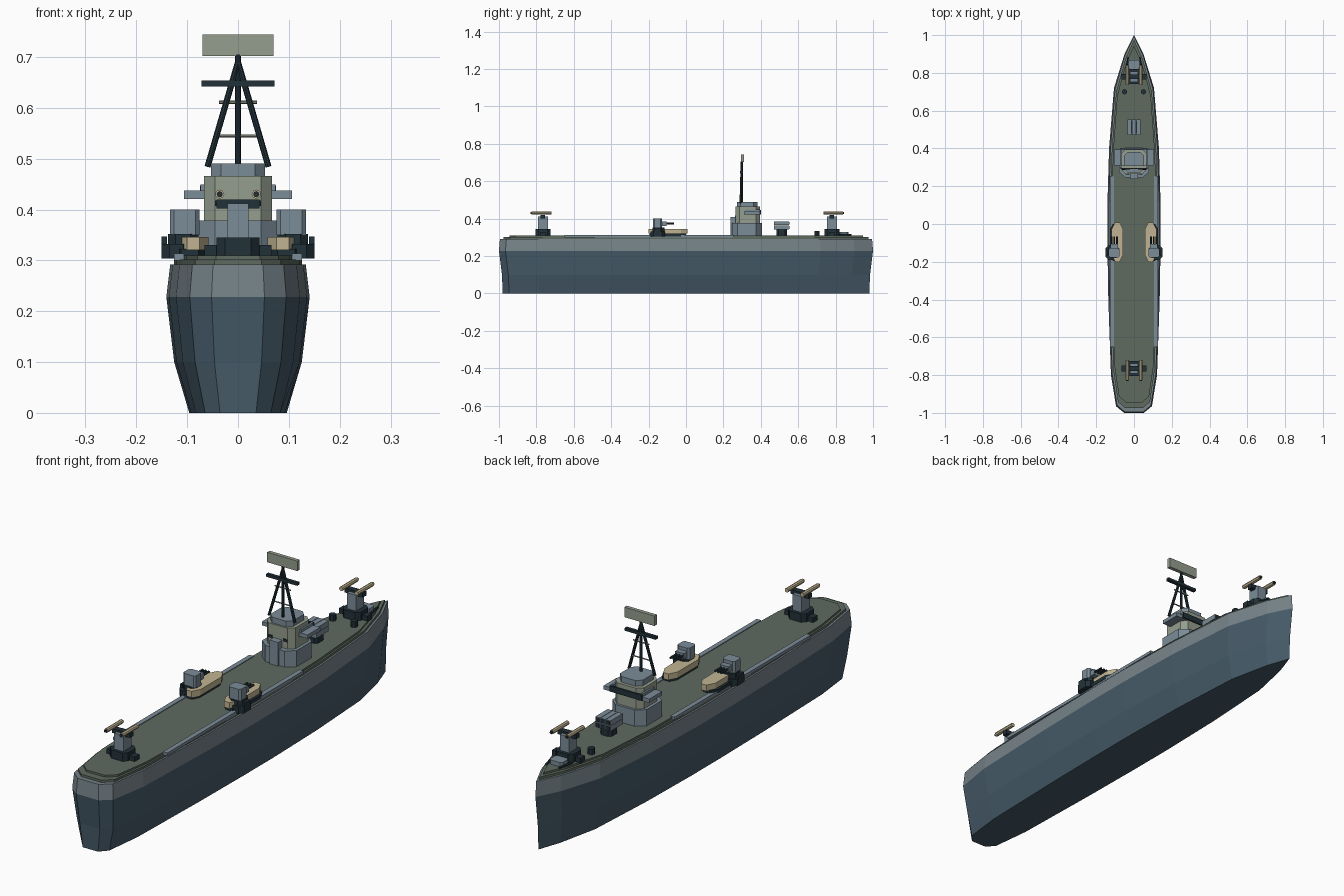
import bpy, bmesh
from mathutils import Vector

cube = bpy.data.objects.get("Cube")
if cube:
    bpy.data.objects.remove(cube, do_unlink=True)


def material(name, rgb):
    """Flat material from an sRGB byte triple."""
    lin = [((c / 255 + 0.055) / 1.055) ** 2.4 for c in rgb] + [1]
    m = bpy.data.materials.new(name)
    m.use_nodes = True
    m.diffuse_color = lin
    m.node_tree.nodes["Principled BSDF"].inputs["Base Color"].default_value = lin
    return m


UPPER = material("upper hull grey", (118, 131, 137))
LOWER = material("lower hull slate", (70, 91, 105))
DECK = material("deck green grey", (95, 107, 96))
STEEL = material("steel blue grey", (123, 140, 152))
KHAKI = material("khaki grey", (149, 158, 143))
DARK = material("dark navy", (33, 49, 56))
TAN = material("tan", (193, 180, 146))


def finish(name, bm, mats):
    bmesh.ops.recalc_face_normals(bm, faces=bm.faces)
    me = bpy.data.meshes.new(name)
    bm.to_mesh(me)
    bm.free()
    for m in mats:
        me.materials.append(m)
    ob = bpy.data.objects.new(name, me)
    bpy.context.collection.objects.link(ob)
    return ob


def loft(name, rings, *mats):
    """Closed solid through horizontal rings; one material per band."""
    bm = bmesh.new()
    loops = [[bm.verts.new(p) for p in ring] for ring in rings]
    n = len(loops[0])
    bm.faces.new(loops[0])
    bm.faces.new(loops[-1]).material_index = len(mats) - 1
    for k, (a, b) in enumerate(zip(loops, loops[1:])):
        for i in range(n):
            j = (i + 1) % n
            f = bm.faces.new((a[i], a[j], b[j], b[i]))
            f.material_index = min(k, len(mats) - 1)
    return finish(name, bm, mats)


def block(name, x, y, z, mat, cut=0, cut_y=None):
    """Box from ranges, with optional chamfered vertical corners."""
    (x0, x1), (y0, y1), (z0, z1) = x, y, z
    c, d = cut, cut if cut_y is None else cut_y
    if cut:
        pts = [(x0 + c, y0), (x1 - c, y0), (x1, y0 + d), (x1, y1 - d),
               (x1 - c, y1), (x0 + c, y1), (x0, y1 - d), (x0, y0 + d)]
    else:
        pts = [(x0, y0), (x1, y0), (x1, y1), (x0, y1)]
    return loft(name, [[(px, py, h) for px, py in pts] for h in (z0, z1)], mat)


def rod(name, a, b, r, mat, sides=8):
    a, b = Vector(a), Vector(b)
    bm = bmesh.new()
    bmesh.ops.create_cone(bm, cap_ends=True, segments=sides, radius1=r,
                          radius2=r, depth=(b - a).length)
    ob = finish(name, bm, [mat])
    ob.rotation_euler = (b - a).to_track_quat('Z', 'Y').to_euler()
    ob.location = (a + b) / 2
    return ob


# Hull plan: half width at each station, stern to bow
STATIONS = [(.052, -1), (.095, -.965), (.122, -.8), (.136, -.4), (.141, -.1),
            (.141, .1), (.132, .4), (.106, .72), (.05, .9)]


def plan(sx, sy, z):
    side = [(w * sx, y * sy, z) for w, y in STATIONS]
    return side + [(0, sy, z)] + [(-px, py, pz) for px, py, pz in reversed(side)]


loft("hull", [plan(.68, .98, 0), plan(.89, .984, .1), plan(1, 1, .228),
              plan(.945, .995, .292)], LOWER, LOWER, UPPER)
loft("deck_edge", [plan(.89, .975, .29), plan(.89, .975, .302)], DECK)
loft("deck", [plan(.84, .945, .3), plan(.84, .945, .31)], DECK)

# Bridge tower
block("bridge_base", (-.08, .08), (.245, .405), (.308, .378), STEEL, .035, .03)
block("bridge_middle", (-.067, .067), (.265, .395), (.378, .466), KHAKI, .022)
block("bridge_roof", (-.053, .053), (.272, .382), (.466, .49), STEEL, .02)
block("bridge_wing", (-.106, .106), (.31, .395), (.421, .437), STEEL)
block("bridge_window", (-.075, .075), (.394, .401), (.423, .447), DARK)
block("rear_locker", (-.02, .02), (.238, .268), (.308, .41), STEEL)
for s in (-1, 1):
    block("wing_rail", sorted((s * .066, s * .074)), (.315, .395), (.436, .449), STEEL)
    block("rear_window", sorted((s * .025, s * .045)), (.262, .268), (.407, .418), DARK)

# Tripod mast and radar
MY = .298
rod("mast_pole", (0, MY, .48), (0, MY, .705), .006, DARK)
for s in (-1, 1):
    rod("mast_leg", (s * .06, MY - .006, .484), (0, MY, .69), .006, DARK)
block("mast_yard", (-.072, .072), (MY - .008, MY + .006), (.642, .654), DARK)
for half, h in ((.04, .545), (.037, .611)):
    rod("mast_rung", (-half, MY, h), (half, MY, h), .003, KHAKI, 6)
block("radar_panel", (-.07, .07), (MY - .004, MY + .012), (.702, .744), KHAKI)

# Twin guns at both ends, d is the firing direction
for label, cy, d in (("bow", .78, 1), ("stern", -.765, -1)):
    block(label + "_gun_base", (-.042, .042), (cy - .04, cy + .04), (.308, .345), DARK, .016)
    block(label + "_gun_pedestal", (-.021, .021), (cy - .027, cy + .027), (.345, .412), STEEL)
    block(label + "_gun_cradle", (-.042, .042), (cy - .012, cy + .012), (.402, .42), DARK)
    for s in (-1, 1):
        x = s * .036
        block(label + "_gun_locker", sorted((s * .04, s * .066)),
              (cy - .015, cy + .015), (.308, .33), DARK)
        rod(label + "_gun_barrel", (x, cy - d * .045, .43), (x, cy + d * .06, .43), .009, TAN)
        rod(label + "_gun_muzzle", (x, cy + d * .06, .43), (x, cy + d * .066, .43), .006, DARK)

# Foredeck fittings
block("anchor_winch", (-.03, .03), (.82, .868), (.308, .328), STEEL, .008)
for s in (-1, 1):
    rod("bollard", (s * .05, .7, .308), (s * .05, .7, .335), .014, DARK)
    rod("anchor_chain", (s * .042, .82, .314), (s * .03, .885, .314), .005, DARK, 6)

# Tube launcher
block("launcher_base", (-.026, .026), (.485, .54), (.308, .342), DARK, .01)
for col in (-1, 0, 1):
    for row in (0, 1):
        x, z = col * .024, .342 + row * .023
        block("launcher_tube", (x - .011, x + .011), (.47, .552), (z, z + .021), STEEL)
        block("launcher_mouth", (x - .008, x + .008), (.55, .554), (z + .003, z + .018), DARK)

# Side walkways and broadside turrets
for s in (-1, 1):
    def span(a, b):
        return sorted((s * a, s * b))

    block("side_walkway", span(.106, .126), (-.65, .255), (.3, .313), STEEL)
    block("mount_skirt", span(.062, .128), (-.195, 0), (.306, .322), DARK, .016, .03)
    block("mount_boat", span(.058, .118), (-.2, .008), (.32, .346), TAN, .018, .035)
    block("mount_sponson", span(.092, .15), (-.19, -.112), (.304, .332), DARK, .015)
    block("turret_ring", span(.078, .138), (-.18, -.115), (.33, .352), DARK, .015)
    block("turret", span(.076, .134), (-.177, -.128), (.35, .4), STEEL, .008)
    for x in (.09, .104, .118):
        rod("turret_barrel", (s * x, -.13, .374), (s * x, -.065, .374), .005, DARK, 6)
    block("barrel_shield", span(.084, .124), (-.13, -.105), (.362, .386), STEEL)
    block("ammo_box", span(.14, .15), (-.17, -.135), (.33, .347), DARK)
